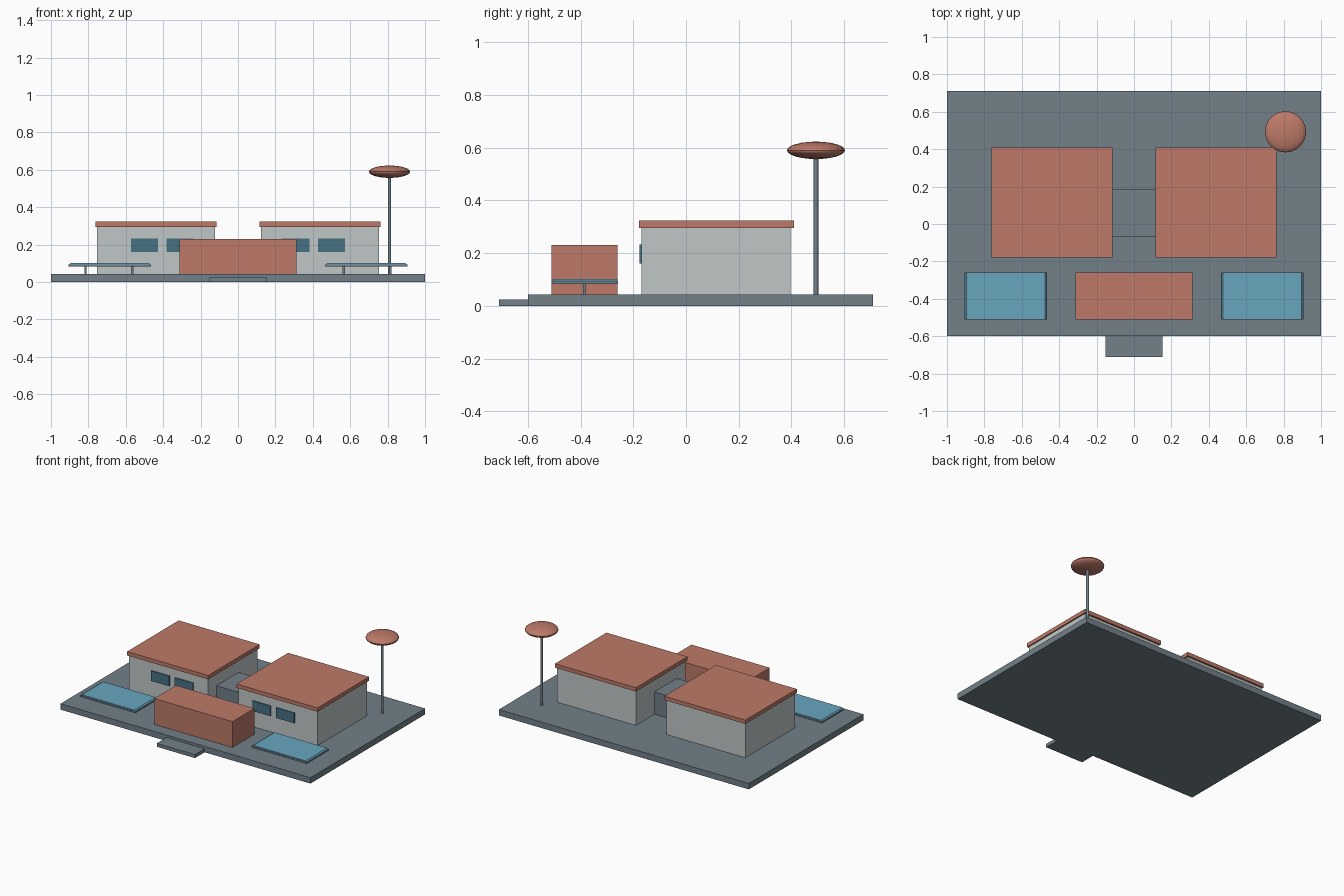
import bpy, bmesh
from mathutils import Matrix

if "Cube" in bpy.data.objects:
    bpy.data.objects.remove(bpy.data.objects["Cube"])


def material(name, rgb):
    m = bpy.data.materials.new(name)
    m.diffuse_color = (*rgb, 1.0)
    m.use_nodes = True
    m.node_tree.nodes["Principled BSDF"].inputs["Base Color"].default_value = m.diffuse_color
    return m


SLATE = material("slate grey", (0.168, 0.216, 0.25))
CLAY = material("terracotta", (0.51, 0.195, 0.14))
WALL = material("pale grey", (0.53, 0.57, 0.57))
GLASS = material("dark teal", (0.062, 0.165, 0.23))
BLUE = material("light blue", (0.14, 0.38, 0.52))


def finish(name, bm, mat):
    mesh = bpy.data.meshes.new(name)
    bm.to_mesh(mesh)
    bm.free()
    mesh.materials.append(mat)
    ob = bpy.data.objects.new(name, mesh)
    bpy.context.collection.objects.link(ob)
    return ob


def box(name, x, y, z, mat, taper=0.0):
    """Box from (min, max) ranges; taper pulls the top in along x."""
    bm = bmesh.new()
    bmesh.ops.create_cube(bm, size=1)
    for v in bm.verts:
        sx, top = v.co.x, v.co.z > 0
        v.co.x = x[sx > 0] - (taper if sx > 0 else -taper) * top
        v.co.y = y[v.co.y > 0]
        v.co.z = z[top]
    return finish(name, bm, mat)


def sided(side, a, b):
    return (a, b) if side > 0 else (-b, -a)


# Ground slab and front step
G = 0.043
box("ground_slab", (-1, 1), (-0.6, 0.71), (0, G), SLATE)
box("front_step", (-0.153, 0.153), (-0.71, -0.6), (0, 0.025), SLATE)

# Entrance block and the link between the two houses
box("entrance_block", (-0.313, 0.313), (-0.51, -0.26), (G, 0.23), CLAY)
box("link_passage", (-0.125, 0.125), (-0.07, 0.185), (G, 0.205), SLATE)

# Mirrored houses and canopies
for side, tag in ((-1, "left"), (1, "right")):
    box(f"{tag}_house_walls", sided(side, 0.123, 0.753), (-0.168, 0.397), (G, 0.296), WALL)
    box(f"{tag}_house_roof", sided(side, 0.114, 0.762), (-0.179, 0.41), (0.295, 0.323), CLAY)
    for i, (a, b) in enumerate(((0.238, 0.383), (0.428, 0.573))):
        box(f"{tag}_window_{i + 1}", sided(side, a, b), (-0.176, -0.167), (0.16, 0.233), GLASS)

    box(f"{tag}_canopy_frame", sided(side, 0.465, 0.907), (-0.51, -0.258), (0.083, 0.094), SLATE)
    box(f"{tag}_canopy_panel", sided(side, 0.468, 0.904), (-0.507, -0.261), (0.094, 0.101), BLUE, 0.008)
    for i, x in enumerate((0.565, 0.815)):
        box(f"{tag}_canopy_post_{i + 1}", sided(side, x - 0.006, x + 0.006),
            (-0.391, -0.379), (G, 0.083), SLATE)

# Tower pole
bm = bmesh.new()
bmesh.ops.create_cone(bm, cap_ends=True, segments=12, radius1=0.009, radius2=0.009, depth=0.53,
                      matrix=Matrix.Translation((0.81, 0.493, G + 0.265)))
finish("tower_pole", bm, SLATE)

# Flattened disc on the pole
bm = bmesh.new()
bmesh.ops.create_uvsphere(bm, u_segments=24, v_segments=12, radius=1)
bmesh.ops.transform(bm, verts=bm.verts, matrix=Matrix.Translation((0.81, 0.493, 0.59))
                    @ Matrix.Diagonal((0.11, 0.11, 0.033, 1)))
finish("tower_disc", bm, CLAY)
